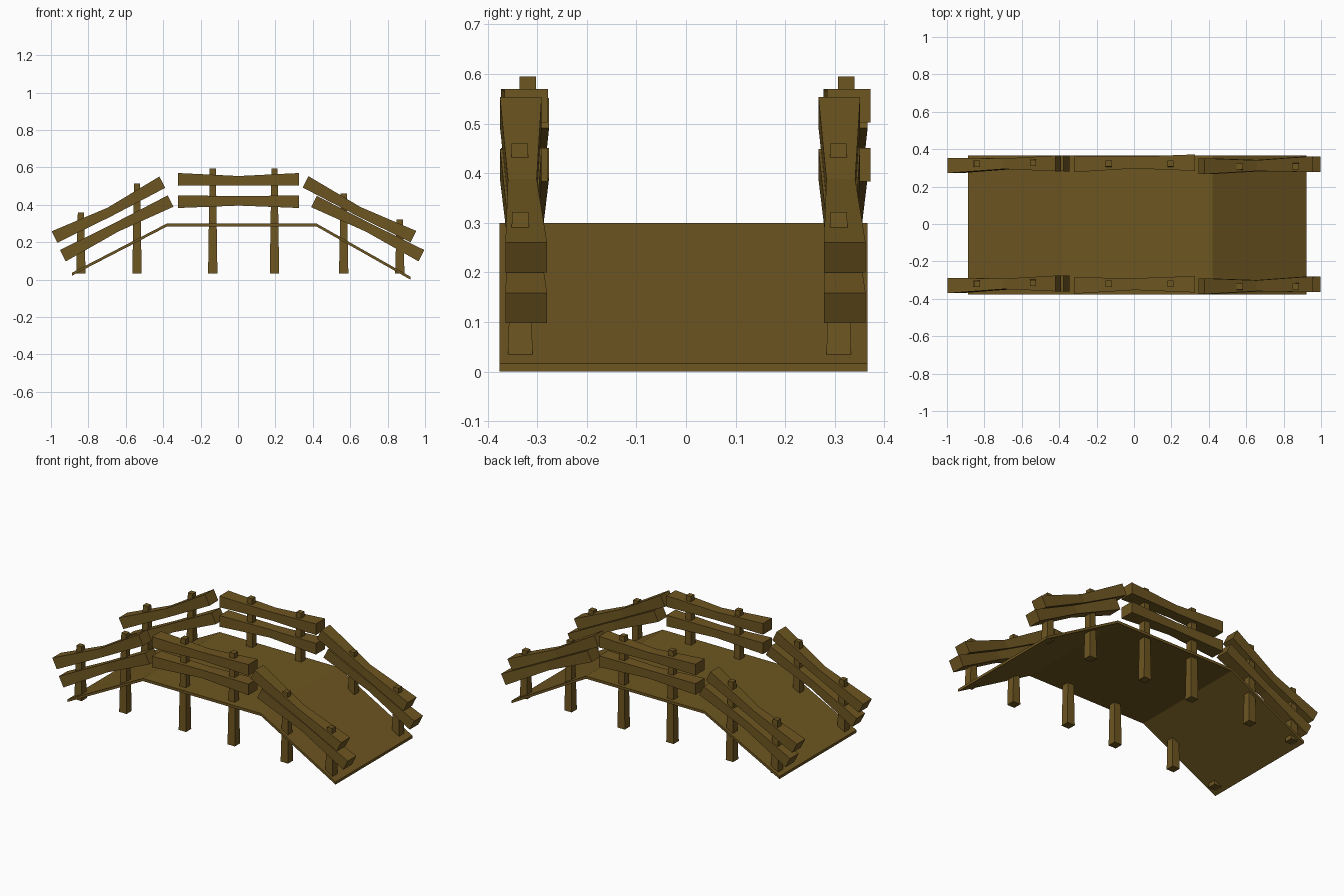
import bpy, bmesh
from mathutils import Vector

if "Cube" in bpy.data.objects:
    bpy.data.objects.remove(bpy.data.objects["Cube"])

wood = bpy.data.materials.new("brown wood")
wood.diffuse_color = (0.155, 0.092, 0.0150, 1)
wood.use_nodes = True
wood.node_tree.nodes["Principled BSDF"].inputs["Base Color"].default_value = wood.diffuse_color


def loft(name, rings):
    """Closed flat-shaded solid through successive rings of equal size."""
    bm = bmesh.new()
    vs = [[bm.verts.new(p) for p in r] for r in rings]
    n = len(vs[0])
    for a, b in zip(vs, vs[1:]):
        for i in range(n):
            bm.faces.new((a[i], a[(i + 1) % n], b[(i + 1) % n], b[i]))
    bm.faces.new(vs[0])
    bm.faces.new(vs[-1])
    bmesh.ops.recalc_face_normals(bm, faces=bm.faces[:])
    me = bpy.data.meshes.new(name)
    bm.to_mesh(me)
    bm.free()
    me.materials.append(wood)
    ob = bpy.data.objects.new(name, me)
    bpy.context.collection.objects.link(ob)


def post(name, x, y, top):
    rings = []
    for z, h in ((0.033, 0.025), (top, 0.0165)):
        rings.append([(x + sx * h, y + sy * h, z)
                      for sx, sy in ((-1, -1), (1, -1), (1, 1), (-1, 1))])
    loft(name, rings)


def rail(name, a, b, ya, ym, yb, sag, dy):
    """Beam between end centres a, b (x, z); y ranges at both ends and the waist."""
    a, b = Vector(a), Vector(b)
    d = (b - a).normalized()
    n = Vector((-d.y, d.x))
    rings = []
    for c, ys, h in ((a, ya, 0.034), ((a + b) / 2 - n * sag, ym, 0.025), (b, yb, 0.034)):
        lo, hi = c - n * h, c + n * h
        y0, y1 = ys[0] + dy, ys[1] + dy
        rings.append([(lo.x, y0, lo.y), (lo.x, y1, lo.y),
                      (hi.x, y1, hi.y), (hi.x, y0, hi.y)])
    loft(name, rings)


# Arched deck
path = [(-0.888, 0.037), (-0.38, 0.30), (0.42, 0.30), (0.922, 0.016)]
loft("deck", [[(x, -0.376, z - 0.016), (x, 0.366, z - 0.016), (x, 0.366, z), (x, -0.376, z)]
              for x, z in path])

# Posts (x, y on the front side, top height)
posts = [(-0.84, -0.32, 0.36), (-0.54, -0.315, 0.515), (-0.135, -0.319, 0.595),
         (0.195, -0.319, 0.595), (0.565, -0.335, 0.46), (0.865, -0.334, 0.322)]
# Rails: end centres, y ranges at start, waist and end, sag
left = ((-0.37, -0.288), (-0.348, -0.292), (-0.36, -0.276))
mid = ((-0.373, -0.285), (-0.353, -0.29), (-0.366, -0.278))
right = ((-0.375, -0.291), (-0.359, -0.301), (-0.364, -0.28))
rails = [((-0.981, 0.228), (-0.405, 0.521), left, 0.014),
         ((-0.936, 0.128), (-0.361, 0.420), left, -0.006),
         ((-0.32, 0.536), (0.327, 0.536), mid, 0.007),
         ((-0.32, 0.417), (0.327, 0.417), mid, -0.004),
         ((0.361, 0.523), (0.938, 0.230), right, 0.012),
         ((0.406, 0.418), (0.981, 0.128), right, -0.006)]

for side, dy in (("front", 0.0), ("back", 0.642)):
    for i, (x, y, top) in enumerate(posts):
        post(f"{side}_post_{i + 1}", x, y + dy, top)
    for i, (a, b, ys, sag) in enumerate(rails):
        rail(f"{side}_rail_{i + 1}", a, b, *ys, sag, dy + (0.008 if ys is mid and dy else 0))
